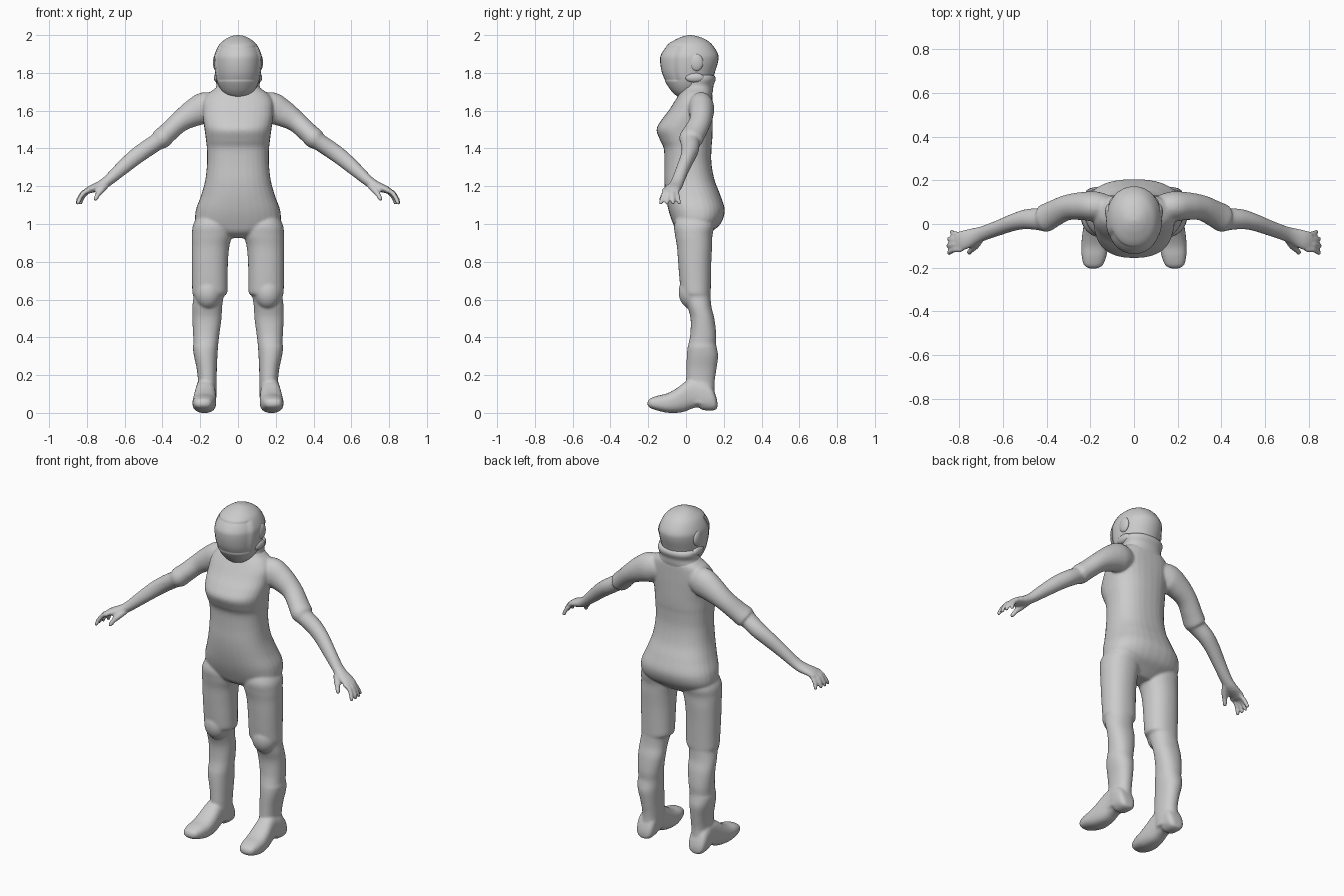
import bpy, bmesh, math
from mathutils import Vector, Matrix

grey = bpy.data.materials.new("suit_grey")
grey.diffuse_color = (0.6, 0.6, 0.6, 1)


def smooth_rows(rows, steps):
    """Catmull-Rom interpolation of number tuples."""
    out, n = [], len(rows)
    for i in range(n - 1):
        a, b, c, d = rows[max(i - 1, 0)], rows[i], rows[i + 1], rows[min(i + 2, n - 1)]
        for k in range(steps):
            t = k / steps
            out.append([0.5 * (2 * q + (r - p) * t + (2 * p - 5 * q + 4 * r - s) * t * t
                               + (3 * q - p - 3 * r + s) * t ** 3)
                        for p, q, r, s in zip(a, b, c, d)])
    return out + [list(rows[-1])]


def loft(bm, sections, power=2.0, sides=32):
    """Skin superellipse rings given as (centre, half axis u, half axis v)."""
    rings = []
    for c, u, v in sections:
        ring = []
        for k in range(sides):
            a = 2 * math.pi * k / sides
            ca, sa = math.cos(a), math.sin(a)
            ring.append(bm.verts.new(
                c + u * math.copysign(abs(ca) ** (2 / power), ca)
                + v * math.copysign(abs(sa) ** (2 / power), sa)))
        rings.append(ring)
    for r, q in zip(rings, rings[1:]):
        for k in range(sides):
            j = (k + 1) % sides
            bm.faces.new((r[k], r[j], q[j], q[k]))
    bm.faces.new(rings[0][::-1])
    bm.faces.new(rings[-1])


def stack(bm, rows, power=2.0, steps=5, side=1):
    """Upright form from rows of z, x min, x max, y front, y back."""
    loft(bm, [(Vector((side * (x0 + x1) / 2, (y0 + y1) / 2, z)),
               Vector(((x1 - x0) / 2, 0, 0)), Vector((0, (y1 - y0) / 2, 0)))
              for z, x0, x1, y0, y1 in smooth_rows(rows, steps)], power)


def tube(bm, rows, side=1, steps=5, sides=24):
    """Limb from rows of x, y, z, radius along y, radius across."""
    rows = smooth_rows(rows, steps)
    pts = [Vector((side * r[0], r[1], r[2])) for r in rows]
    secs = []
    for i, r in enumerate(rows):
        t = (pts[min(i + 1, len(pts) - 1)] - pts[max(i - 1, 0)]).normalized()
        u = Vector((0, 1, 0))
        u = (u - t * u.dot(t)).normalized()
        secs.append((pts[i], u * r[3], t.cross(u) * r[4]))
    loft(bm, secs, 2.0, sides)


def ball(bm, centre, radii, side=1):
    m = Matrix.Translation((side * centre[0], centre[1], centre[2])) @ Matrix.Diagonal((*radii, 1))
    bmesh.ops.create_uvsphere(bm, u_segments=32, v_segments=20, radius=1, matrix=m)


def finish(name, bm):
    bmesh.ops.recalc_face_normals(bm, faces=bm.faces)
    me = bpy.data.meshes.new(name)
    bm.to_mesh(me)
    bm.free()
    me.materials.append(grey)
    for p in me.polygons:
        p.use_smooth = True
    ob = bpy.data.objects.new(name, me)
    bpy.context.collection.objects.link(ob)
    return ob


# Body suit: torso
body = bmesh.new()
torso = [(0.925, .08, .00, .09), (0.955, .15, -.045, .13), (1.00, .22, -.068, .182),
         (1.07, .224, -.092, .205), (1.15, .196, -.108, .183), (1.23, .174, -.115, .152),
         (1.32, .164, -.114, .135), (1.40, .165, -.118, .135), (1.445, .170, -.138, .139),
         (1.50, .177, -.156, .141), (1.55, .184, -.130, .141), (1.60, .187, -.092, .141),
         (1.65, .185, -.060, .140), (1.69, .160, -.035, .139), (1.715, .125, -.02, .135),
         (1.75, .09, -.01, .12)]
stack(body, [(z, -w, w, f, b) for z, w, f, b in torso], 2.4)

# Legs, with stepped thigh ends and boot tops
leg = [(1.08, .06, .19, -.03, .13), (1.00, .035, .236, -.062, .15), (.94, .032, .244, -.058, .14),
       (.88, .046, .245, -.048, .138), (.80, .053, .245, -.042, .134), (.70, .055, .243, -.034, .132),
       (.635, .057, .242, -.026, .131), (.615, .075, .236, -.012, .130), (.56, .084, .242, .008, .135),
       (.50, .087, .242, .024, .150), (.42, .098, .238, .023, .160), (.37, .104, .236, .014, .159),
       (.345, .106, .239, .008, .163), (.30, .109, .233, .004, .170), (.23, .112, .218, .002, .161),
       (.16, .113, .212, .000, .151), (.10, .114, .218, .00, .152), (.05, .116, .224, .01, .155)]
# Boots, rows of y, centre x, half width, z bottom, z top
boot = [(-.203, .186, .018, .040, .060), (-.19, .186, .042, .026, .076), (-.15, .183, .056, .012, .091),
        (-.10, .179, .062, .001, .103), (-.05, .176, .061, .000, .130), (-.01, .174, .057, .006, .160),
        (.03, .172, .053, .022, .18), (.065, .172, .052, .030, .18), (.085, .172, .054, .016, .18),
        (.13, .172, .054, .012, .15), (.155, .172, .045, .016, .10), (.166, .172, .025, .025, .06)]
# Arms, with a rolled sleeve end above the elbow
arm = [(.10, .075, 1.615, .05, .06), (.17, .080, 1.615, .068, .084), (.24, .082, 1.585, .064, .072),
       (.31, .074, 1.540, .058, .056), (.37, .046, 1.485, .061, .053), (.408, .026, 1.450, .064, .055),
       (.428, .022, 1.435, .052, .046), (.49, .022, 1.394, .046, .045), (.55, .008, 1.350, .039, .043),
       (.62, -.018, 1.290, .035, .037), (.69, -.043, 1.228, .034, .029), (.73, -.056, 1.202, .038, .026),
       (.78, -.074, 1.184, .045, .020), (.808, -.081, 1.170, .043, .015)]

for s in (1, -1):
    stack(body, leg, 2.2, side=s)
    loft(body, [(Vector((s * x, y, (z0 + z1) / 2)), Vector((w, 0, 0)), Vector((0, 0, (z1 - z0) / 2)))
                for y, x, w, z0, z1 in smooth_rows(boot, 4)], 2.5)
    tube(body, arm, s)
    # Knee pads
    ball(body, (.158, .035, .64), (.074, .074, .092), s)
    # Four curled fingers and a thumb
    for i in range(4):
        y = -.048 - .023 * i
        reach = (-.012, 0, .004, 0)[i]
        tip = y + (.012, .002, -.006, -.016)[i]
        tube(body, [(.785, y, 1.180, .013, .013), (.815 + reach, y, 1.166, .0125, .013),
                    (.836 + reach, (y + tip) / 2, 1.138, .0115, .012),
                    (.846 + reach, tip, 1.112, .0105, .011), (.848 + reach, tip, 1.101, .005, .005)],
             s, 4, 12)
    tube(body, [(.70, -.065, 1.205, .016, .018), (.722, -.096, 1.180, .017, .018),
                (.742, -.117, 1.155, .014, .014), (.754, -.130, 1.132, .012, .012),
                (.757, -.132, 1.122, .006, .006)], s, 4, 12)

suit = finish("body_suit", body)
fuse = suit.modifiers.new("fuse", 'REMESH')
fuse.mode = 'VOXEL'
fuse.voxel_size = 0.007
fuse.use_smooth_shade = True
soft = suit.modifiers.new("soften", 'SMOOTH')
soft.factor = 0.5
soft.iterations = 5

# Collar around the neck
bm = bmesh.new()
stack(bm, [(1.685, -.14, .14, -.01, .138), (1.71, -.122, .122, -.02, .143),
           (1.735, -.114, .114, -.02, .146), (1.765, -.119, .119, -.015, .157),
           (1.785, -.114, .114, -.01, .150), (1.79, -.09, .09, 0, .13)], 2.2)
finish("collar", bm)

# Helmet with a slightly recessed visor
bm = bmesh.new()
shell = [(1.675, .03, -.045, .03), (1.685, .065, -.058, .06), (1.71, .090, -.082, .10),
         (1.75, .110, -.108, .135), (1.80, .121, -.130, .152), (1.86, .127, -.140, .170),
         (1.90, .123, -.134, .169), (1.95, .099, -.097, .138), (1.98, .064, -.048, .098),
         (1.995, .032, -.009, .055), (2.0, .004, .014, .022)]
stack(bm, [(z, -w, w, f, b) for z, w, f, b in shell], 2.1, 6)
bmesh.ops.recalc_face_normals(bm, faces=bm.faces)
visor = [f for f in bm.faces if f.calc_center_median().y < -.035
         and 1.755 < f.calc_center_median().z < 1.945]
bmesh.ops.inset_region(bm, faces=visor, thickness=.004, depth=-.003)
helmet = finish("helmet", bm)

# Ear cups and jaw clasps on the helmet sides
for s, tag in ((1, "left"), (-1, "right")):
    bm = bmesh.new()
    ball(bm, (.116, .055, 1.855), (.016, .036, .045), s)
    finish("ear_cup_" + tag, bm)
    bm = bmesh.new()
    ball(bm, (.110, .045, 1.775), (.018, .05, .025), s)
    finish("jaw_clasp_" + tag, bm)
